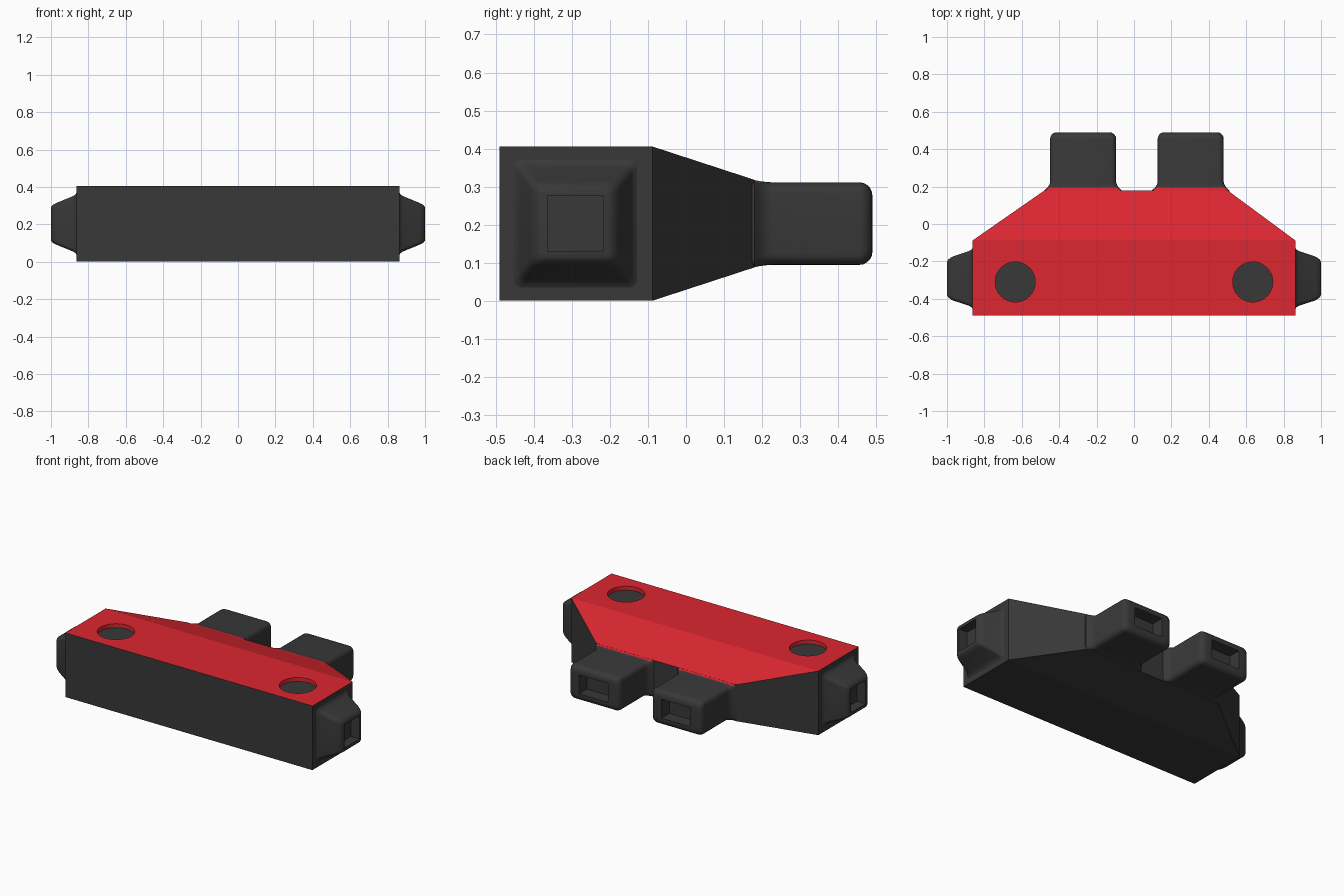
import bpy, bmesh
from math import cos, sin, pi, hypot

if "Cube" in bpy.data.objects:
    bpy.data.objects.remove(bpy.data.objects["Cube"])

red = bpy.data.materials.new("red_cover")
red.diffuse_color = (0.72, 0.02, 0.03, 1)
red.use_nodes = True
red.node_tree.nodes["Principled BSDF"].inputs["Base Color"].default_value = red.diffuse_color
dark = bpy.data.materials.new("dark_shell")
dark.diffuse_color = (0.04, 0.04, 0.04, 1)
dark.use_nodes = True
dark.node_tree.nodes["Principled BSDF"].inputs["Base Color"].default_value = dark.diffuse_color


def rounded_rect(hu, hv, r, seg=5):
    pts = []
    for k, (su, sv) in enumerate([(1, 1), (-1, 1), (-1, -1), (1, -1)]):
        for i in range(seg + 1):
            a = pi / 2 * (k + i / seg)
            pts.append((su * (hu - r) + r * cos(a), sv * (hv - r) + r * sin(a)))
    return pts


def loft(name, sections, place, smooth=True):
    """Skin rounded rectangles (depth, half u, half v, radius) along an axis."""
    bm = bmesh.new()
    rings = [[bm.verts.new(place(d, u, v)) for u, v in rounded_rect(hu, hv, r)]
             for d, hu, hv, r in sections]
    n = len(rings[0])
    for a, b in zip(rings, rings[1:]):
        for i in range(n):
            bm.faces.new((a[i], a[(i + 1) % n], b[(i + 1) % n], b[i]))
    bm.faces.new(rings[0])
    bm.faces.new(rings[-1])
    bmesh.ops.remove_doubles(bm, verts=bm.verts, dist=1e-5)
    bmesh.ops.recalc_face_normals(bm, faces=bm.faces)
    me = bpy.data.meshes.new(name)
    bm.to_mesh(me)
    bm.free()
    me.materials.append(dark)
    me.materials.append(red)
    ob = bpy.data.objects.new(name, me)
    bpy.context.collection.objects.link(ob)
    bpy.ops.object.select_all(action='DESELECT')
    ob.select_set(True)
    bpy.context.view_layer.objects.active = ob
    if smooth:
        bpy.ops.object.shade_smooth_by_angle(angle=0.6)
    return ob


# main housing: straight block tapering towards the back
def shift(y, x, z):
    return (x + (0.011 if y > 0.1 else 0), y, z + 0.203)

body = loft("housing", [(-0.49, 0.863, 0.2025, 0), (-0.088, 0.863, 0.2025, 0),
                        (0.18, 0.489, 0.115, 0)], shift, smooth=False)

# shallow round recesses in the cover
HOLES = [(-0.635, -0.31), (0.635, -0.31)]
for x, y in HOLES:
    bpy.ops.mesh.primitive_cylinder_add(vertices=64, radius=0.107, depth=0.1,
                                        location=(x, y, 0.43))
    cutter = bpy.context.object
    cutter.hide_render = True
    mod = body.modifiers.new("recess", 'BOOLEAN')
    mod.operation = 'DIFFERENCE'
    mod.object = cutter
    bpy.context.view_layer.objects.active = body
    bpy.ops.object.modifier_apply(modifier=mod.name)
    bpy.data.objects.remove(cutter)

# red on the top surfaces and recess walls, dark recess floors
for p in body.data.polygons:
    c = p.center
    in_hole = any(hypot(c.x - x, c.y - y) < 0.11 for x, y in HOLES) and c.z > 0.3
    floor = in_hole and p.normal.z > 0.5 and c.z < 0.4
    top = p.normal.z > 0.5
    p.material_index = int((top or in_hole) and not floor)

# rear sockets with flared roots, rounded tips and rectangular openings
W, H = 0.1765, 0.1085
prong = [(0.15, W + 0.03, H, 0.02), (0.18, W + 0.03, H + 0.006, 0.02),
         (0.195, W + 0.014, H + 0.003, 0.025), (0.21, W + 0.004, H + 0.001, 0.03),
         (0.225, W, H, 0.03)]
R = 0.035
prong += [(0.49 - R + R * sin(a), W - R + R * cos(a), H - R + R * cos(a), 0.03)
          for a in [pi / 2 * i / 5 for i in range(6)]]
prong += [(0.49, 0.1, 0.06, 0), (0.41, 0.1, 0.06, 0)]
for side, cx in (("left", -0.272), ("right", 0.303)):
    ob = loft(side + "_rear_socket", prong, lambda d, u, v: (cx + u, d, v + 0.203))
    for p in ob.data.polygons:
        p.material_index = int(p.normal.z > 0.7 and 0.18 < p.center.y < 0.2)

# tapered sockets on both ends
end = [(0.85, 0.162, 0.168, 0.02), (0.863, 0.162, 0.168, 0.02), (0.869, 0.154, 0.157, 0.02),
       (0.882, 0.146, 0.148, 0.02), (0.965, 0.119, 0.114, 0.02), (0.982, 0.11, 0.106, 0.02),
       (0.994, 0.1, 0.098, 0.02), (1.0, 0.088, 0.088, 0.015),
       (1.0, 0.0735, 0.0735, 0), (0.94, 0.0735, 0.0735, 0)]
for side, s in (("left", -1), ("right", 1)):
    loft(side + "_end_socket", end, lambda d, u, v: (s * d, u - 0.291, v + 0.203))
